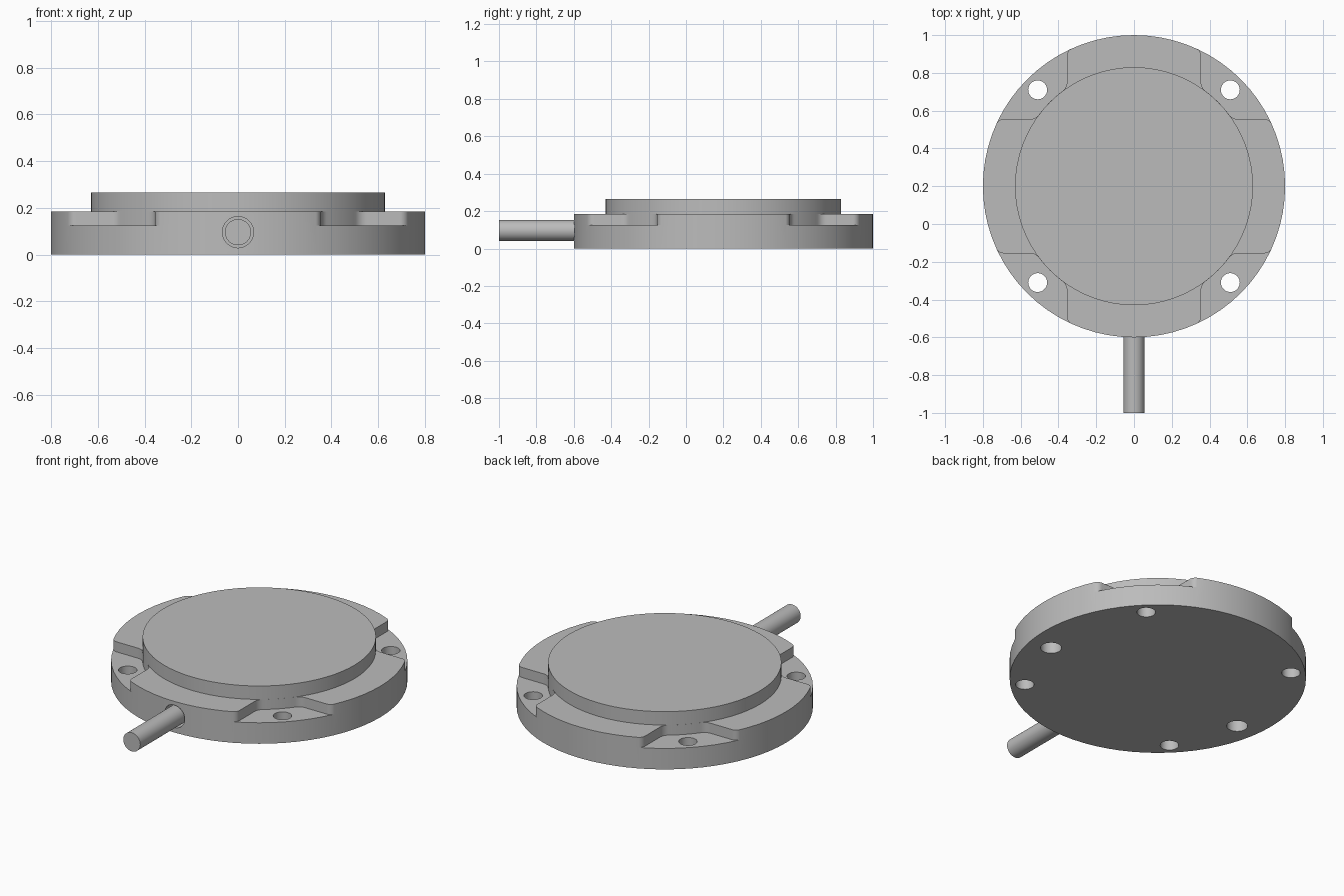
import bpy, bmesh, math
from mathutils import Vector

if "Cube" in bpy.data.objects:
    bpy.data.objects.remove(bpy.data.objects["Cube"], do_unlink=True)

CY = 0.2                      # centre of the round body in y
RIM, PLATE_TOP, FLOOR = 0.8, 0.185, 0.125
PAD, PAD_TOP = 0.63, 0.265
WALL = 0.355                  # half width of each raised land

grey = bpy.data.materials.new("satin grey")
grey.use_nodes = True
colour = (0.5, 0.5, 0.5, 1)
grey.diffuse_color = colour
grey.node_tree.nodes["Principled BSDF"].inputs["Base Color"].default_value = colour


def circle(r, n, cx=0, cy=0):
    return [(cx + r * math.cos(math.tau * i / n), cy + r * math.sin(math.tau * i / n))
            for i in range(n)]


def prism(name, outline, z0, z1):
    """Extrude a counter-clockwise outline from z0 to z1."""
    bm = bmesh.new()
    face = bm.faces.new([bm.verts.new((x, y, z0)) for x, y in outline])
    new = bmesh.ops.extrude_face_region(bm, geom=[face])["geom"]
    bmesh.ops.translate(bm, vec=(0, 0, z1 - z0),
                        verts=[v for v in new if isinstance(v, bmesh.types.BMVert)])
    bmesh.ops.recalc_face_normals(bm, faces=bm.faces)
    mesh = bpy.data.meshes.new(name)
    bm.to_mesh(mesh)
    bm.free()
    mesh.materials.append(grey)
    obj = bpy.data.objects.new(name, mesh)
    bpy.context.collection.objects.link(obj)
    obj.location.y = CY
    return obj


def arc(centre, start, end, n):
    """Points on the short arc from start to end about centre."""
    c = Vector(centre)
    a, b = Vector(start) - c, Vector(end) - c
    a0 = math.atan2(a.y, a.x)
    sweep = (math.atan2(b.y, b.x) - a0 + math.pi) % math.tau - math.pi
    return [(c.x + a.length * math.cos(a0 + sweep * i / n),
             c.y + a.length * math.sin(a0 + sweep * i / n)) for i in range(n + 1)]


def pocket_outline(inner=0.06, outer=0.04):
    """Corner pocket with filleted walls, symmetric about the diagonal."""
    ci = Vector((WALL + inner, math.sqrt((PAD + inner) ** 2 - (WALL + inner) ** 2)))
    co = Vector((WALL - outer, math.sqrt((RIM - outer) ** 2 - (WALL - outer) ** 2)))
    on_pad = ci.normalized() * PAD
    on_rim = co.normalized() * RIM
    half = arc((0, 0), (PAD * math.sqrt(0.5),) * 2, on_pad, 6)[1:]
    half += arc(ci, on_pad, (WALL, ci.y), 6)[1:]
    half += arc(co, (WALL, co.y), on_rim, 6)
    half += [tuple(on_rim * 1.1), (0.8, 0.8)]
    mirrored = [(y, x) for x, y in half[:-1]]
    return half + mirrored[::-1] + [(PAD * math.sqrt(0.5),) * 2]


def cut(target, cutter):
    cutter.hide_render = True
    mod = target.modifiers.new("cut", "BOOLEAN")
    mod.operation, mod.solver, mod.object = "DIFFERENCE", "EXACT", cutter
    bpy.context.view_layer.objects.active = target
    bpy.ops.object.modifier_apply(modifier=mod.name)
    bpy.data.objects.remove(cutter, do_unlink=True)


# Round base plate with four corner pockets and through holes
base = prism("base_plate", circle(RIM, 72), 0, PLATE_TOP)
for sx in (1, -1):
    for sy in (1, -1):
        cut(base, prism("pocket_cutter", [(x * sx, y * sy) for x, y in pocket_outline()],
                        FLOOR, 0.3))
        cut(base, prism("bolt_cutter", circle(0.05, 32, 0.51 * sx, 0.51 * sy), -0.1, 0.3))
    # Blind locating holes in the underside
    cut(base, prism("pin_cutter", circle(0.057, 32, 0.656 * sx, -0.115), -0.1, 0.1))


def lay_forward(obj, z):
    """Turn an upright cylinder so that its length runs along y."""
    obj.rotation_euler.x = math.pi / 2
    obj.location = (0, 0, z)
    bpy.context.view_layer.update()
    return obj


# Cable bore in the front of the rim, and the cable in it
cut(base, lay_forward(prism("bore_cutter", circle(0.067, 32), 0.5, 0.9), 0.096))
cable = lay_forward(prism("cable", circle(0.056, 32), 0.48, 1.0), 0.096)

# Raised round pad on top
pad = prism("raised_pad", circle(PAD, 72), PLATE_TOP - 0.002, PAD_TOP)

for obj in (base, cable, pad):
    bpy.ops.object.select_all(action="DESELECT")
    obj.select_set(True)
    bpy.context.view_layer.objects.active = obj
    bpy.ops.object.shade_smooth_by_angle(angle=math.radians(30))
